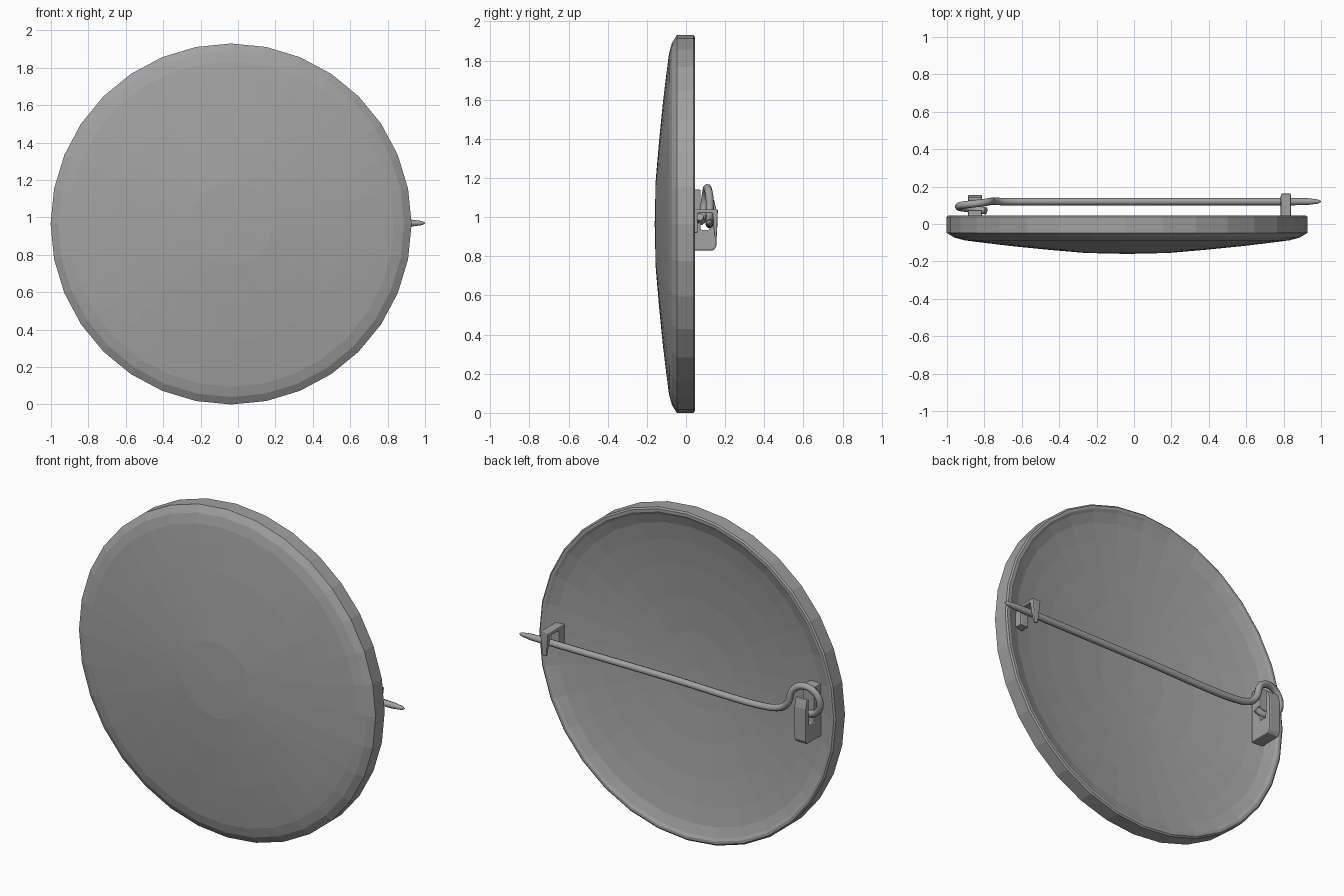
import bpy, bmesh, math
from mathutils import Vector

if "Cube" in bpy.data.objects:
    bpy.data.objects.remove(bpy.data.objects["Cube"], do_unlink=True)

# One plain metal colour
metal = bpy.data.materials.new("grey metal")
metal.use_nodes = True
grey = (0.36, 0.36, 0.36, 1)
metal.diffuse_color = grey
metal.node_tree.nodes["Principled BSDF"].inputs["Base Color"].default_value = grey

CX, CZ, SIDES = -0.037, 0.965, 32


def add_mesh(name, bm):
    bmesh.ops.recalc_face_normals(bm, faces=bm.faces)
    mesh = bpy.data.meshes.new(name)
    bm.to_mesh(mesh)
    bm.free()
    mesh.materials.append(metal)
    obj = bpy.data.objects.new(name, mesh)
    bpy.context.collection.objects.link(obj)
    return obj


def lathe(name, profile):
    """Turn (radius, y) points around the y axis; both ends meet the axis."""
    bm = bmesh.new()
    rings = []
    for r, y in profile:
        n = SIDES if r else 1
        rings.append([bm.verts.new((CX + r * math.sin(math.tau * i / SIDES), y,
                                    CZ + r * math.cos(math.tau * i / SIDES)))
                      for i in range(n)])
    for a, b in zip(rings, rings[1:]):
        for i in range(SIDES):
            j = (i + 1) % SIDES
            corners = [a[i % len(a)], a[j % len(a)], b[j % len(b)], b[i % len(b)]]
            bm.faces.new(list(dict.fromkeys(corners)))
    return add_mesh(name, bm)


def extrude_strap(name, outline, x, width, tip=1.0):
    """Extrude a (y, z) outline along x; tip narrows the low front end."""
    bm = bmesh.new()
    face = bm.faces.new([bm.verts.new((x - width / 2, y, z)) for y, z in outline])
    out = bmesh.ops.extrude_face_region(bm, geom=[face])
    moved = [v for v in out["geom"] if isinstance(v, bmesh.types.BMVert)]
    bmesh.ops.translate(bm, verts=moved, vec=(width, 0, 0))
    for v in bm.verts:
        if v.co.y > 0.1 and v.co.z < 0.95:
            v.co.x = x + (v.co.x - x) * tip
    obj = add_mesh(name, bm)
    bevel = obj.modifiers.new("soft edges", "BEVEL")
    bevel.width = 0.006
    bevel.segments = 2


# Domed disc: front face, rim, thin lip and gently hollow back
lathe("domed_disc", [
    (0, -0.16), (0.22, -0.155), (0.42, -0.138), (0.62, -0.118), (0.77, -0.1),
    (0.87, -0.087), (0.925, -0.072), (0.965, -0.047), (0.965, 0.038), (0.956, 0.045),
    (0.94, 0.045), (0.925, 0.036), (0.87, 0.016), (0.77, -0.003),
    (0.62, -0.025), (0.42, -0.047), (0.22, -0.062), (0, -0.068)])

# Catch for the point: strap folded over the wire with a tapered front tongue
extrude_strap("pin_catch", [
    (0.005, 0.92), (0.06, 0.92), (0.06, 1.02), (0.135, 1.02), (0.145, 0.9),
    (0.158, 0.9), (0.163, 1.04), (0.005, 1.04)], 0.812, 0.055, tip=0.45)

# Hinge bracket: hook around the bottom of the wire loop
extrude_strap("hinge_bracket", [
    (0.005, 0.83), (0.14, 0.83), (0.155, 0.85), (0.155, 1.04), (0.143, 1.09),
    (0.125, 1.09), (0.12, 0.935), (0.075, 0.935), (0.075, 1.14), (0.005, 1.14)],
    -0.85, 0.075)

# Pin wire: pointed shaft running into a coiled loop
path = [(1.0, 0.12, 0.97, 0.1), (0.985, 0.12, 0.97, 0.55), (0.93, 0.12, 0.97, 0.9),
        (0.85, 0.12, 0.97, 1), (0, 0.12, 0.97, 1), (-0.45, 0.12, 0.963, 1),
        (-0.63, 0.12, 0.972, 1), (-0.71, 0.12, 0.995, 1), (-0.753, 0.122, 1.04, 1)]
for k in range(12):
    t = math.radians(25 + 26 * k)
    path.append((-0.85 + 0.088 * math.cos(t), 0.12 - 0.0045 * k,
                 1.065 + 0.085 * math.sin(t), 1))
curve = bpy.data.curves.new("pin_wire", "CURVE")
curve.dimensions = "3D"
curve.bevel_depth = 0.02
curve.bevel_resolution = 2
curve.resolution_u = 4
curve.use_fill_caps = True
spline = curve.splines.new("BEZIER")
spline.bezier_points.add(len(path) - 1)
for i, (point, (x, y, z, r)) in enumerate(zip(spline.bezier_points, path)):
    here = Vector((x, y, z))
    before = Vector(path[max(i - 1, 0)][:3])
    after = Vector(path[min(i + 1, len(path) - 1)][:3])
    along = (after - before).normalized()
    point.co = here
    point.handle_left_type = point.handle_right_type = "FREE"
    point.handle_left = here - along * (here - before).length / 3
    point.handle_right = here + along * (after - here).length / 3
    point.radius = r
curve.materials.append(metal)
wire = bpy.data.objects.new("pin_wire", curve)
bpy.context.collection.objects.link(wire)
bpy.ops.object.select_all(action="DESELECT")
wire.select_set(True)
bpy.context.view_layer.objects.active = wire
bpy.ops.object.convert(target="MESH")
bpy.ops.object.shade_smooth_by_angle(angle=math.radians(50))
